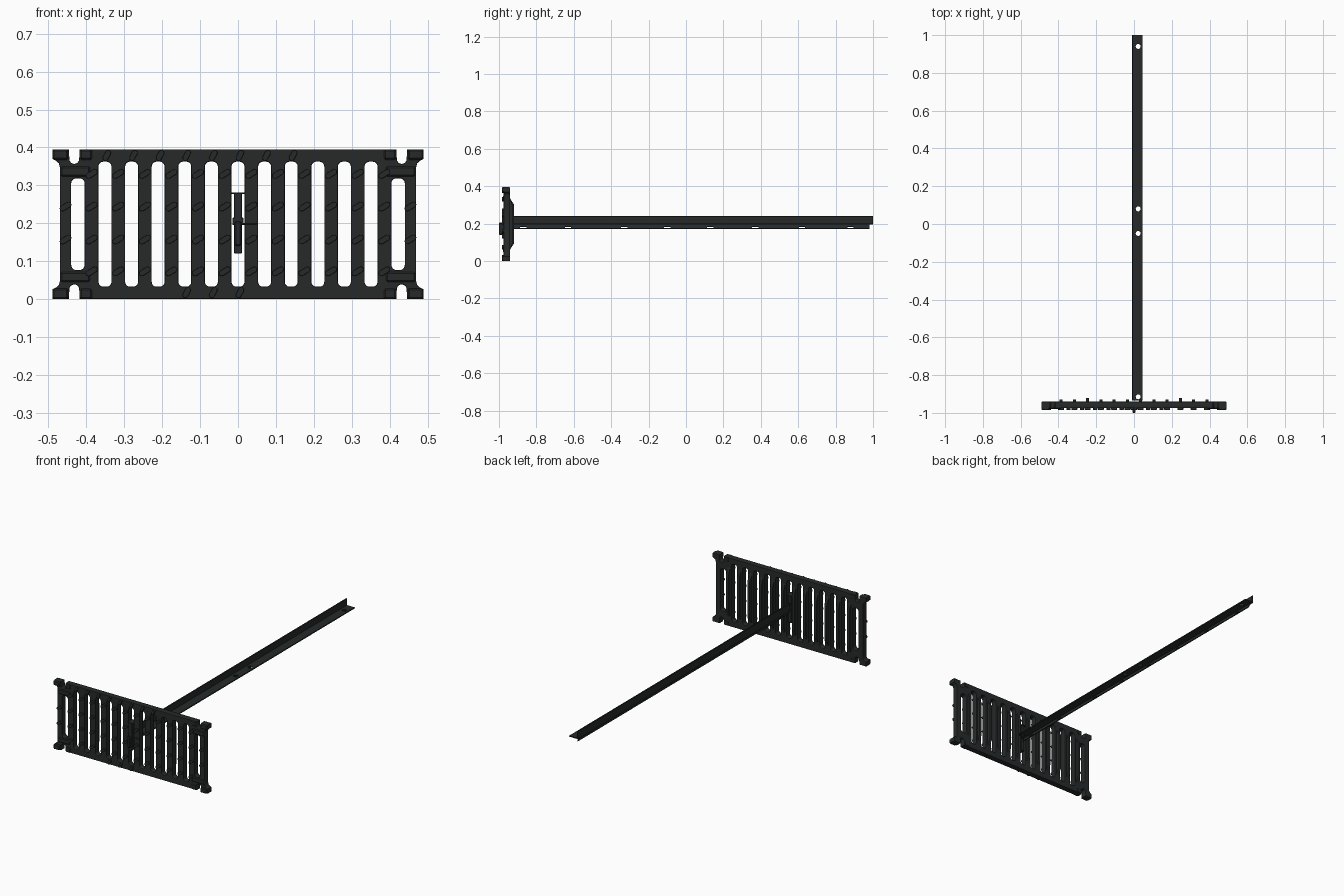
import bpy, bmesh
from math import pi, sin, cos, radians
from mathutils import Matrix, Vector

if "Cube" in bpy.data.objects:
    bpy.data.objects.remove(bpy.data.objects["Cube"])

iron = bpy.data.materials.new("dark_iron")
iron.diffuse_color = (0.02, 0.023, 0.023, 1)
iron.use_nodes = True
iron.node_tree.nodes["Principled BSDF"].inputs["Base Color"].default_value = iron.diffuse_color

FRONT = Matrix(((1, 0, 0, 0), (0, 0, -1, 0), (0, 1, 0, 0), (0, 0, 0, 1)))  # drawn in x,z
SIDE = Matrix(((0, 0, 1, 0), (1, 0, 0, 0), (0, 1, 0, 0), (0, 0, 0, 1)))   # drawn in y,z


def finish(name, mesh, smooth=True):
    mesh.materials.clear()
    mesh.materials.append(iron)
    ob = bpy.data.objects.new(name, mesh)
    bpy.context.collection.objects.link(ob)
    if smooth:
        bpy.ops.object.select_all(action='DESELECT')
        ob.select_set(True)
        bpy.context.view_layer.objects.active = ob
        bpy.ops.object.shade_smooth_by_angle(angle=radians(35))
    return ob


def plate(name, loops, thick, matrix, bevel=0.0):
    """Flat sheet: first loop is the outline, the others are holes."""
    cu = bpy.data.curves.new(name, 'CURVE')
    cu.dimensions, cu.fill_mode = '2D', 'BOTH'
    cu.extrude = thick / 2 - bevel
    cu.bevel_depth, cu.offset, cu.bevel_resolution = bevel, -bevel, 1
    for pts in loops:
        sp = cu.splines.new('POLY')
        sp.points.add(len(pts) - 1)
        for p, (a, b) in zip(sp.points, pts):
            p.co = (a, b, 0, 1)
        sp.use_cyclic_u = True
    tmp = bpy.data.objects.new(name + "_tmp", cu)
    bpy.context.collection.objects.link(tmp)
    bpy.context.view_layer.update()
    dg = bpy.context.evaluated_depsgraph_get()
    me = bpy.data.meshes.new_from_object(tmp.evaluated_get(dg))
    bpy.data.objects.remove(tmp)
    me.transform(matrix)
    return finish(name, me)


def rounded(cx, cy, w, h, r, n=5):
    """Rounded rectangle loop."""
    pts = []
    for k, (sx, sy) in enumerate(((1, 1), (-1, 1), (-1, -1), (1, -1))):
        for i in range(n + 1):
            a = pi / 2 * (k + i / n)
            pts.append((cx + sx * (w / 2 - r) + r * cos(a), cy + sy * (h / 2 - r) + r * sin(a)))
    return pts


def box(name, x, y, z, bevel=0.002):
    bm = bmesh.new()
    bmesh.ops.create_cube(bm, size=1)
    for v in bm.verts:
        v.co = [r[0] + (c + 0.5) * (r[1] - r[0]) for c, r in zip(v.co, (x, y, z))]
    bmesh.ops.bevel(bm, geom=bm.edges[:], offset=bevel, segments=1, affect='EDGES')
    me = bpy.data.meshes.new(name)
    bm.to_mesh(me)
    bm.free()
    return finish(name, me, False)


# Grate plate: one quarter of the outline, mirrored around
C, H, PITCH = 0.1975, 0.1975, 0.0702
quarter = [(0.418, H), (0.419, 0.172)]
quarter += [(0.432 - 0.013 * cos(a), 0.172 - 0.013 * sin(a)) for a in [pi * i / 8 for i in range(1, 8)]]
quarter += [(0.445, 0.172), (0.446, H), (0.49, H), (0.49, 0.172), (0.48, 0.167), (0.473, 0.161), (0.47, 0.15)]
right = quarter + [(x, -z) for x, z in reversed(quarter)]
outline = right + [(-x, -z) for x, z in right]
outline = [(x, z + C) for x, z in outline]
slots = [rounded(i * PITCH, C, 0.034, 0.33, 0.013) for i in range(-5, 6)]
slots += [rounded(s * 0.4225, C, 0.035, 0.242, 0.013) for s in (-1, 1)]
plate("grate_plate", [outline] + slots, 0.034, Matrix.Translation((0, -0.958, 0)) @ FRONT, 0.003)

# Corner ears and the strips beside them
for sx in (-1, 1):
    for sz in (-1, 1):
        z = sorted((C + sz * 0.170, C + sz * H))
        box("corner_ear", sorted((sx * 0.448, sx * 0.49)), (-0.985, -0.943), z, 0.004)
        box("inner_ear", sorted((sx * 0.385, sx * 0.417)), (-0.979, -0.94), z, 0.004)
        box("corner_strip", sorted((sx * 0.39, sx * 0.468)), (-0.979, -0.942),
            sorted((C + sz * 0.126, C + sz * 0.152)), 0.004)

# Stiffening fins behind the bars
bars = [(i + 0.5) * PITCH for i in range(-6, 6)]
for x in bars:
    back = -0.92 if abs(abs(x) - 0.246) < 0.01 else -0.928
    half = [(-0.95, 0.155), (-0.944, 0.150), (-0.938, 0.132), (back, 0.105), (back, 0.07)]
    prof = half + [(y, -z) for y, z in reversed(half)]
    plate("bar_fin", [[(y, z + C) for y, z in prof]], 0.016,
          Matrix.Translation((x, 0, 0)) @ SIDE, 0.002)


# Raised anti-slip studs
def stud(x, z, length, angle):
    m = Matrix.Translation((x, -0.978, z)) @ FRONT @ Matrix.Rotation(radians(angle), 4, 'Z')
    plate("tread_stud", [rounded(0, 0, length, 0.015, 0.0074, 3)], 0.012, m, 0.002)


for x in bars + [-0.455, 0.455]:
    for z in (0.33, 0.244, 0.157, 0.073):
        if abs(x) < 0.45 or 0.1 < z < 0.3:
            stud(x, z, 0.034, 32)
for i in range(-5, 3):
    stud(i * PITCH + 0.005, 0.379, 0.03, 62)
for i in range(-2, 1):
    stud(i * PITCH + 0.005, 0.017, 0.03, 62)

# Lock in the centre slot
box("lock_body", (-0.011, 0.011), (-0.985, -0.945), (0.12, 0.28))
box("lock_front", (-0.009, 0.009), (-1.0, -0.98), (0.14, 0.205), 0.004)
box("lock_collar", (-0.015, 0.015), (-0.985, -0.94), (0.195, 0.215))
box("lock_top_pin", (-0.019, 0.019), (-0.982, -0.94), (0.277, 0.281), 0.001)
box("lock_side_clip", (0.01, 0.05), (-0.98, -0.972), (0.197, 0.201), 0.001)

# Edge rail: flat flange with bolt holes
Y0 = -0.935
flange = [(-0.01, Y0), (0.045, Y0), (0.045, 1.0), (-0.01, 1.0)]
holes = [[(0.022 + 0.013 * cos(2 * pi * i / 20), y + 0.013 * sin(2 * pi * i / 20)) for i in range(20)]
         for y in (-0.915, -0.05, 0.08, 0.94)]
plate("rail_flange", [flange] + holes, 0.006, Matrix.Translation((0, 0, 0.198)))

# Edge rail: upright
box("rail_upright", (-0.01, -0.004), (Y0, 1.0), (0.195, 0.24), 0.001)

# Edge rail: slotted lower leg, leaning slightly
leg = [(Y0, -0.026), (0.98, -0.026), (0.98, 0), (Y0, 0)]
leg_slots = [rounded(y, -0.018, 0.034, 0.009, 0.004, 3)
             for y in (-0.87, -0.63, -0.33, -0.1, 0.13, 0.37, 0.62, 0.88)]
plate("rail_leg", [leg] + leg_slots, 0.005,
      Matrix.Translation((-0.004, 0, 0.196)) @ Matrix.Rotation(radians(-22), 4, 'Y') @ SIDE)
